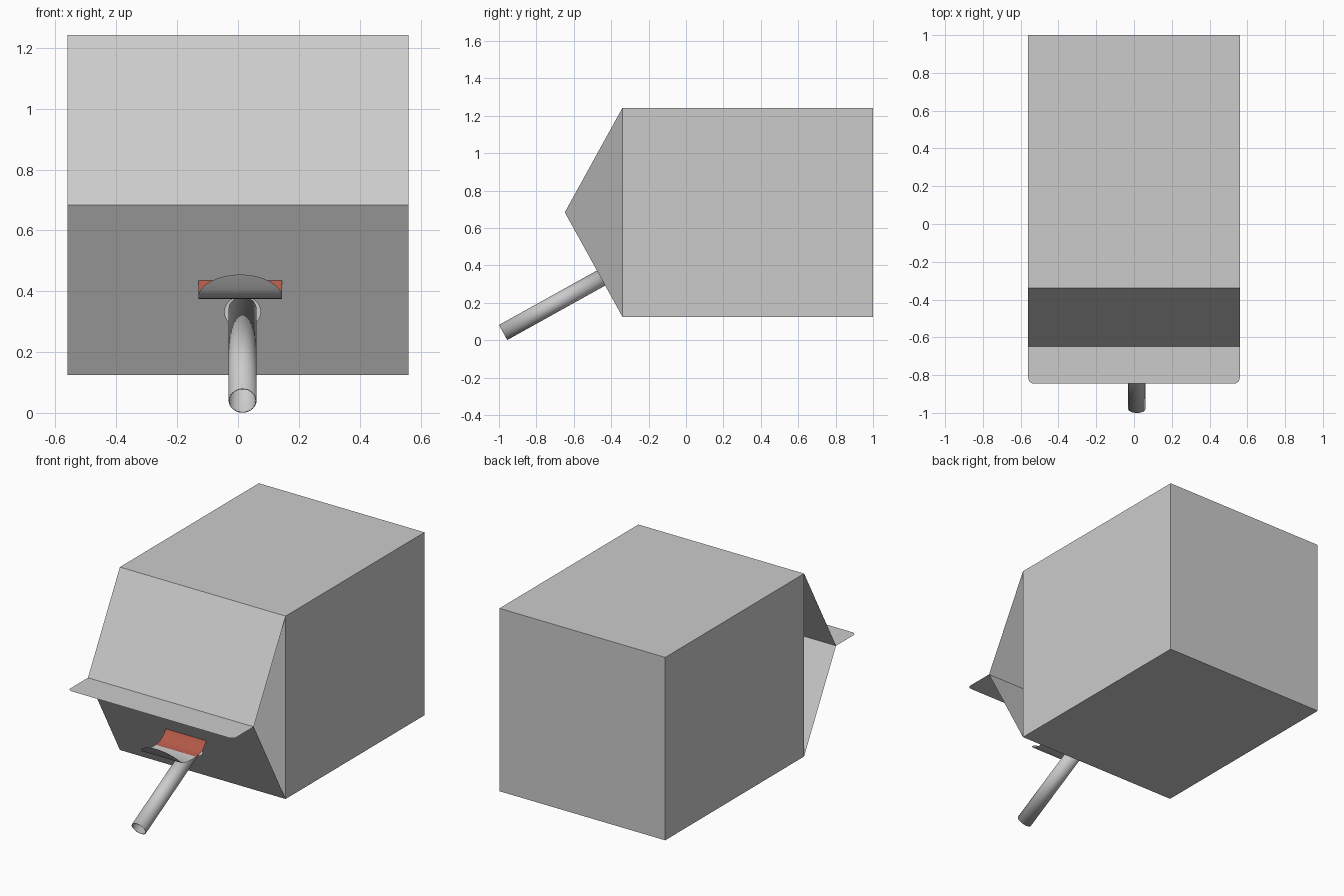
import bpy, bmesh, math
from mathutils import Vector, Matrix

if "Cube" in bpy.data.objects:
    bpy.data.objects.remove(bpy.data.objects["Cube"])

HW = 0.56                      # half width of carton
Y0, Y1 = -0.34, 1.0            # shoulder and base
ZB, ZT = 0.125, 1.242          # bottom and top
ZM = (ZB + ZT) / 2
YR = -0.648                    # gable ridge


def finish(name, bm, smooth=False):
    me = bpy.data.meshes.new(name)
    bm.to_mesh(me)
    bm.free()
    ob = bpy.data.objects.new(name, me)
    bpy.context.collection.objects.link(ob)
    if smooth:
        bpy.context.view_layer.objects.active = ob
        ob.select_set(True)
        bpy.ops.object.shade_smooth_by_angle(angle=math.radians(35))
        ob.select_set(False)
    return ob


def panel(name, pts):
    bm = bmesh.new()
    bm.faces.new([bm.verts.new(p) for p in pts])
    return finish(name, bm)


# carton body, open toward the gable
bm = bmesh.new()
bmesh.ops.create_cube(bm, size=1)
bmesh.ops.transform(bm, verts=bm.verts, matrix=Matrix.Translation((0, (Y0 + Y1) / 2, ZM))
                    @ Matrix.Diagonal((2 * HW, Y1 - Y0, ZT - ZB, 1)))
front = [f for f in bm.faces if f.normal.y < -0.9]
bmesh.ops.delete(bm, geom=front, context='FACES_ONLY')
finish("carton_body", bm)

# upper gable panel
panel("gable_upper", [(-HW, Y0, ZT), (-HW, YR, ZM), (HW, YR, ZM), (HW, Y0, ZT)])

# folded-in side gussets
for s, side in ((-1, "left"), (1, "right")):
    pts = [(s * HW, Y0, ZB), (s * HW, Y0, ZT), (0, YR, ZM)]
    panel("gusset_" + side, pts if s < 0 else pts[::-1])

# lower gable panel with round straw hole
slope = Vector((0, Y0 - YR, ZB - ZM)).normalized()
out = Vector((0, slope.z, -slope.y))
hole = Vector((0.015, YR + (ZM - 0.332) * (Y0 - YR) / (ZM - ZB), 0.332))
bm = bmesh.new()
rect = [(-HW, YR, ZM), (-HW, Y0, ZB), (HW, Y0, ZB), (HW, YR, ZM)]
ring = [hole + 0.059 * (math.cos(a) * Vector((1, 0, 0)) + math.sin(a) * slope)
        for a in (2 * math.pi * i / 32 for i in range(32))]
for loop in (rect, ring):
    vs = [bm.verts.new(p) for p in loop]
    for a, b in zip(vs, vs[1:] + vs[:1]):
        bm.edges.new((a, b))
bmesh.ops.triangle_fill(bm, use_beauty=True, edges=bm.edges[:], normal=out)
finish("gable_lower", bm)

# flat sealing fin with rounded corners
bm = bmesh.new()
YF = -0.845
vs = [bm.verts.new(p) for p in ((-HW, YR, ZM), (-HW, YF, ZM), (HW, YF, ZM), (HW, YR, ZM))]
bm.faces.new(vs)
bmesh.ops.bevel(bm, geom=vs[1:3], offset=0.03, segments=6, profile=0.5, affect='VERTICES')
finish("sealing_fin", bm)

# straw, a thin open tube square to the lower panel
tip = Vector((0.015, -0.978, 0.041))
start = hole - out * 0.02
axis = tip - start
bm = bmesh.new()
bmesh.ops.create_cone(bm, cap_ends=False, segments=32, radius1=0.046, radius2=0.046, depth=axis.length)
bmesh.ops.transform(bm, verts=bm.verts, matrix=Matrix.Translation((tip + start) / 2)
                    @ axis.to_track_quat('Z', 'Y').to_matrix().to_4x4())
straw = finish("straw", bm, True)
wall = straw.modifiers.new("wall", 'SOLIDIFY')
wall.thickness = 0.004
wall.offset = -1

# peeled tab: red near the hinge, grey toward the rounded tip
red = bpy.data.materials.new("red_tab")
red.diffuse_color = (0.45, 0.1, 0.065, 1)
red.use_nodes = True
red.node_tree.nodes["Principled BSDF"].inputs["Base Color"].default_value = red.diffuse_color
grey = bpy.data.materials.new("grey_tab")
grey.diffuse_color = (0.8, 0.8, 0.8, 1)
grey.use_nodes = True
grey.node_tree.nodes["Principled BSDF"].inputs["Base Color"].default_value = grey.diffuse_color
prof = [(-0.512, 0.435), (-0.528, 0.412), (-0.548, 0.394), (-0.575, 0.381), (-0.61, 0.375),
        (-0.65, 0.374), (-0.69, 0.376), (-0.725, 0.381), (-0.745, 0.388)]
for i in range(1, 9):          # upturned tip
    a = i / 8 * math.pi / 2
    prof.append((-0.745 - 0.05 * math.sin(a), 0.388 + 0.067 * math.sin(a) ** 1.2))
bm = bmesh.new()
rows = []
for i, (y, z) in enumerate(prof):
    w = 0.1375 * (1 if i < 9 else max(0.006, math.cos((i - 8) / 8 * math.pi / 2)))
    rows.append([bm.verts.new((0.0075 + s * w, y, z)) for s in (-1, 1)])
for i, (a, b) in enumerate(zip(rows, rows[1:])):
    f = bm.faces.new((a[0], b[0], b[1], a[1]))
    f.material_index = 0 if i < 4 else 1
tab = finish("peel_tab", bm, True)
tab.data.materials.append(red)
tab.data.materials.append(grey)
